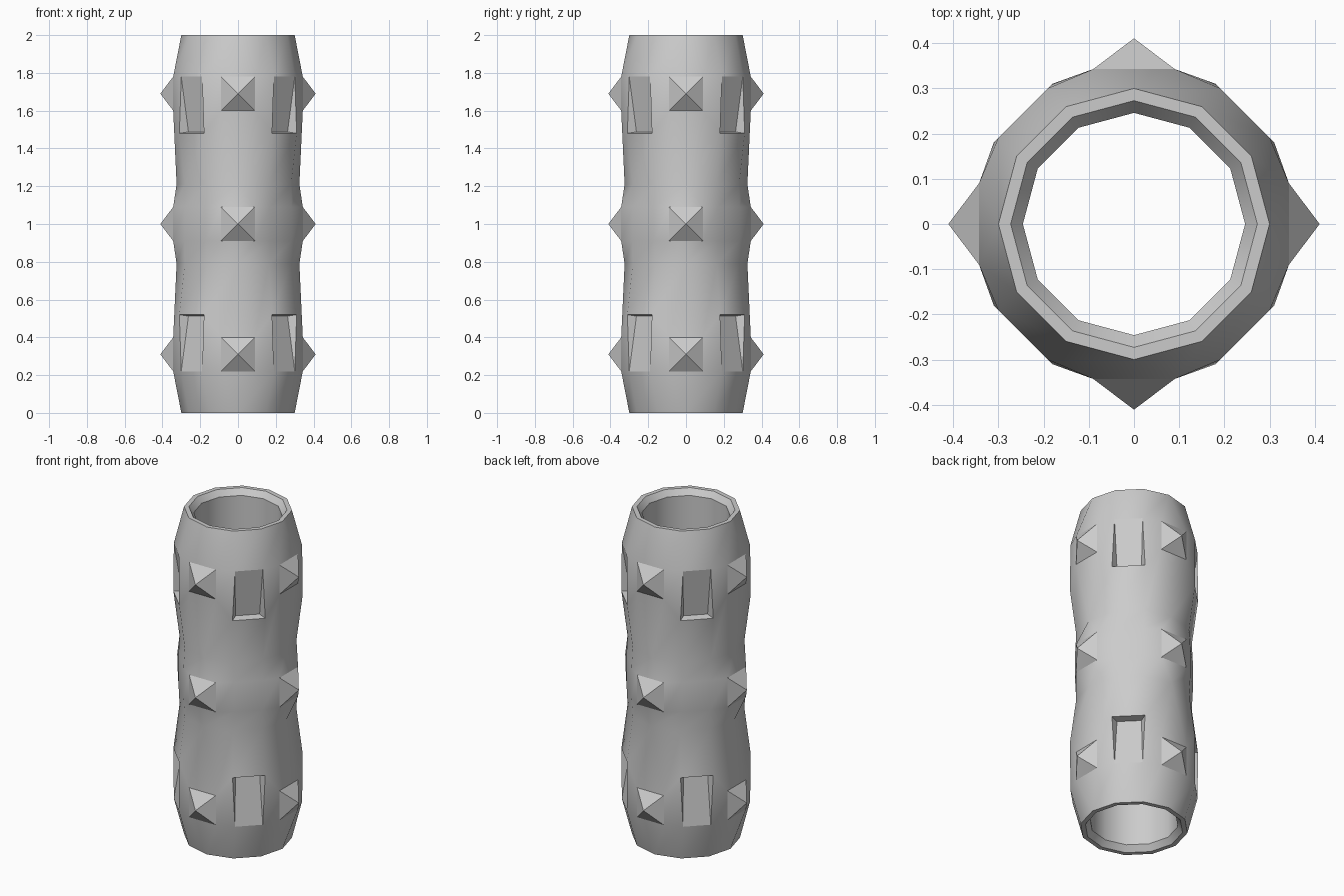
import bpy, bmesh
from math import sin, cos, radians
from mathutils import Vector, Matrix

if "Cube" in bpy.data.objects:
    bpy.data.objects.remove(bpy.data.objects["Cube"])

bm = bmesh.new()
crisp = []   # faces that keep hard borders (spikes and notches)

# One quarter has four columns: two beside the axis (spikes), two beside the diagonal (notches)
Z_AXIS = [0, .22, .40, .79, .91, 1.09, 1.21, 1.60, 1.78, 2]
Z_DIAG = [0, .22, .52, .79, .91, 1.09, 1.21, 1.48, 1.78, 2]
TWELVE = {0: .30, 3: .325, 6: .325, 9: .30}   # rows where the section is a 12-gon


def polar(r, deg):
    return Vector((r * cos(radians(deg)), r * sin(radians(deg)), 0))


def section_point(col, row):
    if col < 2:
        p = polar(TWELVE[row], 0) if row in TWELVE else Vector((.343, (-.09, .09)[col], 0))
        p.z = Z_AXIS[row]
        return p
    side = -1 if col == 2 else 1
    if row in TWELVE:
        p = polar(TWELVE[row], 45 + 15 * side)
    elif row in (4, 5):
        p = polar(.33, 45 + 14 * side)
    else:
        half = .092 if row in (2, 7) else .078
        p = Matrix.Rotation(radians(45), 3, 'Z') @ Vector((.347, half * side, 0))
    p.z = Z_DIAG[row]
    return p


def face(*verts, hard=False):
    vs = list(dict.fromkeys(verts))
    if len(vs) > 2:
        f = bm.faces.new(vs)
        if hard:
            crisp.append(f)


# Outer shell vertices; merged pairs on the 12-sided rows share one vertex
grid = []
for q in range(4):
    rot = Matrix.Rotation(radians(90 * q), 3, 'Z')
    for col in range(4):
        column = []
        for row in range(10):
            if col == 1 and row in TWELVE:
                column.append(grid[-1][row])
            else:
                column.append(bm.verts.new(rot @ section_point(col, row)))
        grid.append(column)

for c in range(16):
    a, b = grid[c], grid[(c + 1) % 16]
    rot = Matrix.Rotation(radians(90 * (c // 4)), 3, 'Z')
    for r in range(9):
        quad = [a[r], b[r], b[r + 1], a[r + 1]]
        if c % 4 == 0 and r in (1, 4, 7):
            # Pyramid spike
            tip = bm.verts.new(rot @ Vector((.411, 0, (a[r].co.z + a[r + 1].co.z) / 2)))
            for i in range(4):
                face(quad[i], quad[(i + 1) % 4], tip, hard=True)
        elif c % 4 == 2 and r in (1, 7):
            # Sloping notch, deepest towards the middle of the tube
            deep, flush = (r + 1, r) if r == 1 else (r, r + 1)
            turn = rot @ Matrix.Rotation(radians(45), 3, 'Z')
            z = a[deep].co.z + (-.008 if r == 1 else .008)
            p, s = (bm.verts.new(turn @ Vector((.303, y, z))) for y in (-.068, .068))
            face(a[flush], b[flush], s, p, hard=True)
            face(p, s, b[deep], a[deep], hard=True)
            face(a[flush], p, a[deep], hard=True)
            face(b[flush], b[deep], s, hard=True)
        else:
            face(*quad)

# Rims, inner bevels and bore
loop = [list(dict.fromkeys(col[row] for col in grid)) for row in (9, 0)]


def ring(r, z):
    return [bm.verts.new(polar(r, 30 * i) + Vector((0, 0, z))) for i in range(12)]


rings = [loop[0], ring(.273, 2), ring(.246, 1.965), ring(.246, .035), ring(.273, 0), loop[1]]
for lo, hi in zip(rings, rings[1:]):
    for i in range(12):
        j = (i + 1) % 12
        face(lo[i], lo[j], hi[j], hi[i])

bmesh.ops.recalc_face_normals(bm, faces=bm.faces[:])

# Smooth shading with hard borders at spikes, notches and rims
hard_faces = set(crisp)
for f in bm.faces:
    f.smooth = True
for e in bm.edges:
    e.smooth = not (hard_faces & set(e.link_faces)) and e.calc_face_angle(0) < radians(33)

mesh = bpy.data.meshes.new("studded_tube")
bm.to_mesh(mesh)
bm.free()
tube = bpy.data.objects.new("studded_tube", mesh)
bpy.context.collection.objects.link(tube)
